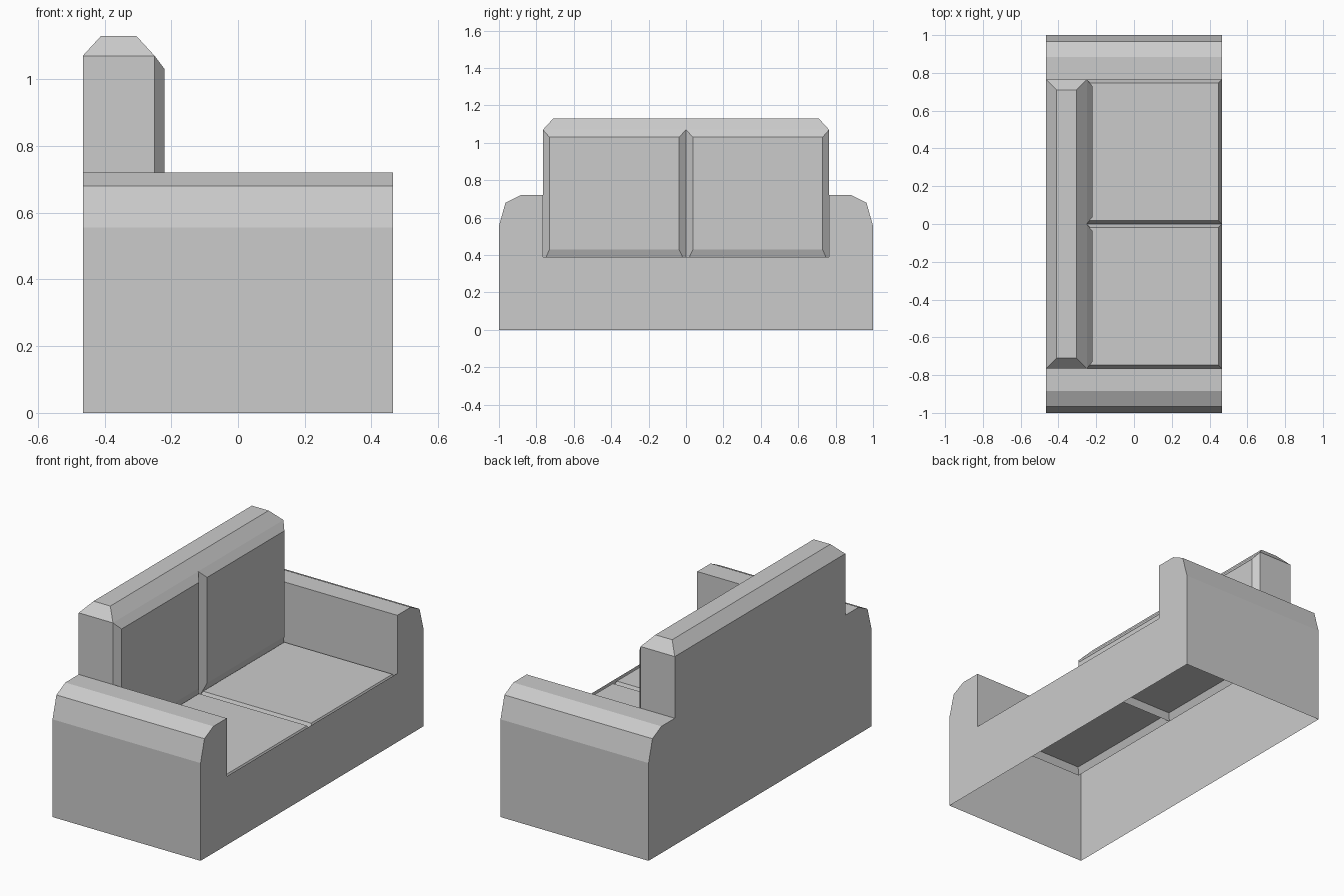
import bpy

if "Cube" in bpy.data.objects:
    bpy.data.objects.remove(bpy.data.objects["Cube"])

XB, XF = -0.465, 0.465      # rear and front planes
XC = -0.25                  # seam between backrest and cushions
YA = 0.765                  # inner side of the arms
ZR = 0.35                   # sunken seam around the seat


def make(name, verts, faces, mirror=True):
    mesh = bpy.data.meshes.new(name)
    mesh.from_pydata(verts, [], faces)
    obj = bpy.data.objects.new(name, mesh)
    bpy.context.collection.objects.link(obj)
    if mirror:
        mod = obj.modifiers.new("Mirror", 'MIRROR')
        mod.use_axis = (False, True, False)
        mod.use_clip = True
    return obj


def loft(name, loops, skip=(), mirror=True):
    """Join counter-clockwise four-point loops with quads and cap the last."""
    verts = [p for loop in loops for p in loop]
    faces = []
    for k in range(len(loops) - 1):
        for i in range(4):
            if (k, i) not in skip:
                j = (i + 1) % 4
                faces.append((4*k + i, 4*k + j, 4*k + 4 + j, 4*k + 4 + i))
    n = len(verts)
    faces.append((n - 4, n - 3, n - 2, n - 1))
    return make(name, verts, faces, mirror)


def flat(x0, x1, y0, y1, z):
    return [(x0, y0, z), (x1, y0, z), (x1, y1, z), (x0, y1, z)]


def upright(x, y0, y1, z0, z1):
    return [(x, y0, z0), (x, y1, z0), (x, y1, z1), (x, y0, z1)]


# Arms: faceted profile run from rear to front, open underneath
profile = [(1, 0), (1, 0.555), (0.965, 0.68), (0.885, 0.72), (YA, 0.72), (YA, 0)]
n = len(profile)
verts = [(x, y, z) for x in (XF, XB) for y, z in profile]
faces = [(i, i + n, i + n + 1, i + 1)[::-1] for i in range(n - 2)]
faces += [tuple(range(n)), tuple(range(2*n - 1, n - 1, -1))]
make("arms", verts, faces)

# Inner arm walls, from the arm top down to the seat seam
make("arm_inner_walls",
     [(XC, YA, ZR), (XF, YA, ZR), (XF, YA, 0.72), (XC, YA, 0.72)], [(0, 1, 2, 3)])

# Front and rear panels
make("front_panel", upright(XF, -YA, YA, 0, 0.39), [(0, 1, 2, 3)], False)
make("rear_panel", upright(XB, -YA, YA, 0, 0.72), [(3, 2, 1, 0)], False)

# Backrest with chamfered top; its front is closed by the cushions
loft("backrest", [flat(XB, XC, -YA, YA, 0.72),
                  flat(XB, XC, -YA, YA, 1.07),
                  flat(-0.41, -0.305, -0.71, 0.71, 1.13)],
     skip={(0, 1)}, mirror=False)

# Back cushions and seat cushions, bevelled into the seam
loft("back_cushions", [upright(XC, 0, YA, ZR, 1.07),
                       upright(-0.22, 0.037, 0.73, 0.43, 1.03)])
loft("seat_cushions", [flat(XC, XF, 0, YA, ZR),
                       flat(-0.232, 0.447, 0.018, 0.747, 0.388)])
